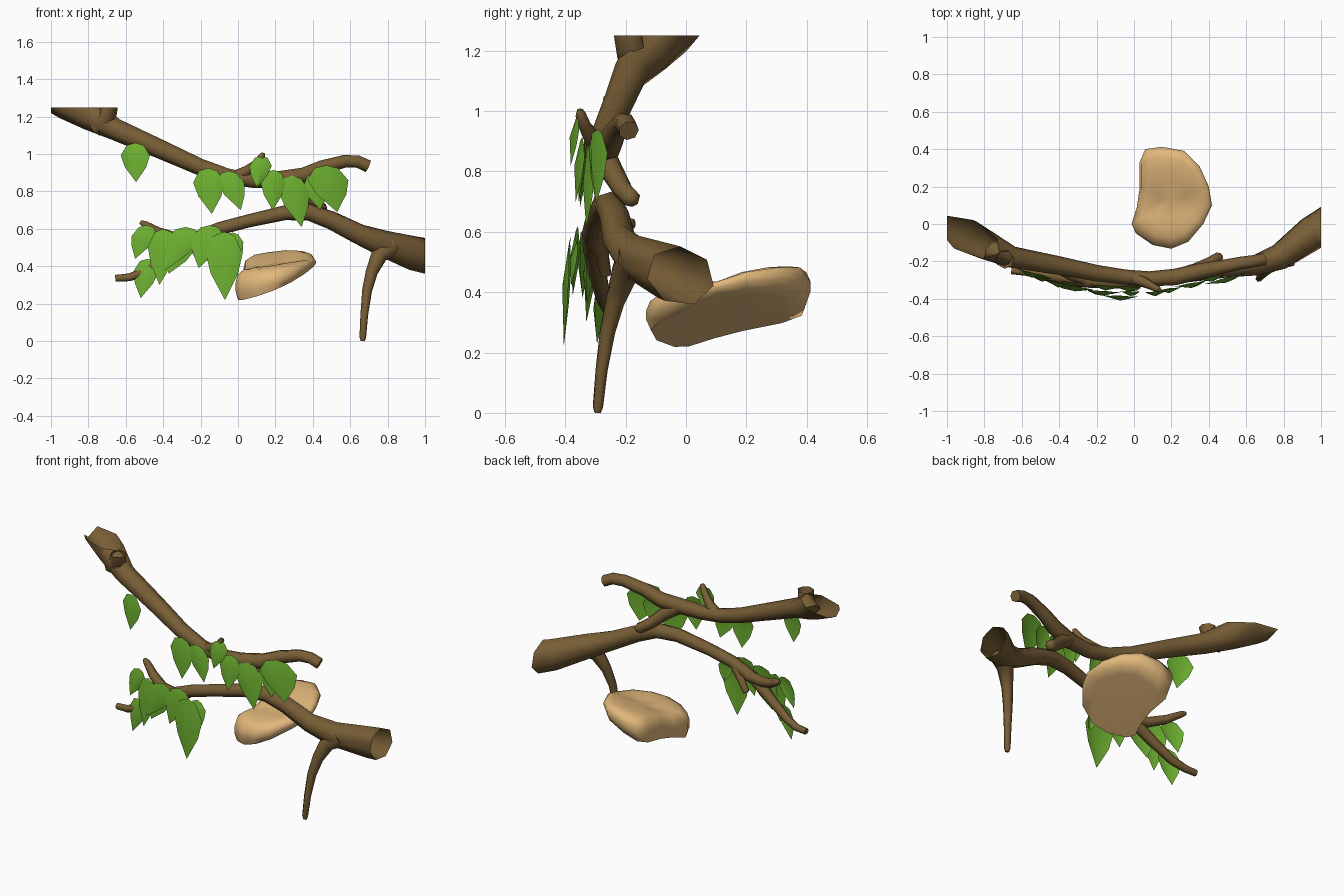
import bpy, bmesh, math
from mathutils import Vector


def material(name, rgb):
    m = bpy.data.materials.new(name)
    m.diffuse_color = (*rgb, 1)
    return m


BARK = material("bark brown", (0.185, 0.110, 0.036))
LEAF = material("leaf green", (0.155, 0.44, 0.03))
TAN = material("pale tan", (0.76, 0.48, 0.20))


def finish(bm, name, mat, angle=None):
    bmesh.ops.recalc_face_normals(bm, faces=bm.faces)
    me = bpy.data.meshes.new(name)
    bm.to_mesh(me)
    bm.free()
    me.materials.append(mat)
    ob = bpy.data.objects.new(name, me)
    bpy.context.collection.objects.link(ob)
    if angle:
        me.shade_smooth()
        me.set_sharp_from_angle(angle=math.radians(angle))
    return ob


def tube(name, path, sides=7, cuts=()):
    """Tapered tube through (x, y, z, radius) points; planes trim it to an open end."""
    bm = bmesh.new()
    pts = [Vector(p[:3]) for p in path]
    rings = []
    n = None
    for i, p in enumerate(pts):
        t = (pts[min(i + 1, len(pts) - 1)] - pts[max(i - 1, 0)]).normalized()
        if n is None:
            n = t.cross(Vector((0.3, 1, 0.2))).normalized()
        n = (n - t * n.dot(t)).normalized()
        b = t.cross(n)
        r = path[i][3]
        rings.append([bm.verts.new(p + r * (math.cos(a) * n + math.sin(a) * b))
                      for a in (2 * math.pi * k / sides for k in range(sides))])
    for r0, r1 in zip(rings, rings[1:]):
        for k in range(sides):
            j = (k + 1) % sides
            bm.faces.new((r0[k], r0[j], r1[j], r1[k]))
    bm.faces.new(rings[0])
    bm.faces.new(rings[-1])
    bmesh.ops.recalc_face_normals(bm, faces=bm.faces)
    for co, no in cuts:
        bmesh.ops.bisect_plane(bm, geom=bm.verts[:] + bm.edges[:] + bm.faces[:],
                               plane_co=co, plane_no=no, clear_outer=True)
    return finish(bm, name, BARK, 62)


TOP_CUT = ((0, 0, 1.25), (0, 0, 1))
LEFT_CUT = ((-1, 0, 0), (-1, 0, 0))
RIGHT_CUT = ((1, 0, 0), (1, 0, 0))

# upper branch with its offshoots
tube("upper_branch", [
    (-1.15, 0.06, 1.42, 0.1), (-0.9, -0.06, 1.27, 0.095), (-0.78, -0.12, 1.2, 0.08),
    (-0.65, -0.18, 1.13, 0.06), (-0.4, -0.225, 1.02, 0.052), (-0.2, -0.265, 0.93, 0.046),
    (-0.05, -0.285, 0.88, 0.042), (0.08, -0.295, 0.86, 0.042), (0.22, -0.285, 0.865, 0.046),
    (0.35, -0.255, 0.885, 0.045), (0.45, -0.235, 0.93, 0.039), (0.57, -0.21, 0.962, 0.035),
    (0.64, -0.2, 0.96, 0.034), (0.695, -0.19, 0.935, 0.034)], cuts=(TOP_CUT, LEFT_CUT))
tube("upper_cut_stub", [(-0.76, -0.14, 1.15, 0.06), (-0.70, -0.18, 1.19, 0.05),
                        (-0.68, -0.2, 1.3, 0.046)], cuts=(TOP_CUT,))
tube("upper_lower_stub", [(0.24, -0.28, 0.865, 0.044), (0.32, -0.25, 0.81, 0.039),
                          (0.4, -0.21, 0.74, 0.033), (0.45, -0.18, 0.71, 0.031),
                          (0.465, -0.172, 0.70, 0.018)])
tube("upper_twig", [(-0.02, -0.285, 0.87, 0.04), (0.05, -0.31, 0.91, 0.029),
                    (0.10, -0.335, 0.95, 0.021), (0.13, -0.35, 0.99, 0.018),
                    (0.136, -0.352, 1.005, 0.01)], 6)

# lower branch with its twigs
tube("lower_branch", [
    (1.12, 0.05, 0.43, 0.103), (0.95, -0.05, 0.465, 0.094), (0.78, -0.175, 0.52, 0.072),
    (0.65, -0.22, 0.57, 0.056), (0.5, -0.235, 0.645, 0.05), (0.38, -0.255, 0.688, 0.046),
    (0.25, -0.275, 0.685, 0.041), (0.05, -0.30, 0.64, 0.036), (-0.1, -0.31, 0.6, 0.036),
    (-0.25, -0.305, 0.54, 0.036), (-0.38, -0.29, 0.45, 0.031), (-0.5, -0.27, 0.37, 0.025),
    (-0.58, -0.255, 0.34, 0.022), (-0.655, -0.25, 0.335, 0.019)], cuts=(RIGHT_CUT,))
tube("hanging_twig", [(0.82, -0.17, 0.51, 0.065), (0.755, -0.205, 0.46, 0.046),
                      (0.715, -0.235, 0.37, 0.033), (0.69, -0.26, 0.27, 0.027),
                      (0.675, -0.28, 0.14, 0.021), (0.667, -0.292, 0.02, 0.018),
                      (0.667, -0.293, 0.0, 0.011)], 6)
tube("lower_left_twig", [(-0.22, -0.305, 0.545, 0.036), (-0.33, -0.275, 0.55, 0.032),
                         (-0.42, -0.23, 0.58, 0.028), (-0.5, -0.185, 0.625, 0.02),
                         (-0.522, -0.178, 0.635, 0.011)], 6)
tube("lower_small_stub", [(-0.12, -0.31, 0.59, 0.033), (-0.18, -0.28, 0.53, 0.025),
                          (-0.23, -0.265, 0.46, 0.019)], 6)


# hanging folded leaves: top x, top z, width, tip x, tip z, y
def leaf(i, x, z, w, tx, tz, y):
    bm = bmesh.new()
    slope = max(-0.28, min(0.28, (x + 0.02) * 0.6))
    h = z - tz

    def v(u, d, back):
        px = x + (tx - x) * d ** 1.5 + u * w
        return bm.verts.new((px, y + slope * (px - x) + back + 0.02 * (d - 0.4) ** 2,
                             z - d * h))
    top, mid, tip = v(0, 0, 0.014), v(0, 0.45, -0.010), v(0, 1, -0.012)
    for s in (-1, 1):
        a, b, c = v(s * 0.3, 0.06, 0.012), v(s * 0.52, 0.32, 0.016), v(s * 0.38, 0.62, 0.008)
        for f in ((top, a, mid), (a, b, mid), (b, c, mid), (c, tip, mid)):
            bm.faces.new(f)
    finish(bm, f"leaf_{i:02d}", LEAF, 40)


LEAVES = [
    (-0.55, 1.06, 0.15, -0.545, 0.85, -0.275), (-0.16, 0.925, 0.16, -0.14, 0.68, -0.345),
    (-0.05, 0.91, 0.14, 0.015, 0.70, -0.35), (0.125, 0.99, 0.115, 0.10, 0.82, -0.375),
    (0.19, 0.915, 0.13, 0.185, 0.70, -0.36), (0.29, 0.885, 0.16, 0.34, 0.61, -0.335),
    (0.41, 0.89, 0.13, 0.44, 0.70, -0.30), (0.47, 0.94, 0.21, 0.53, 0.69, -0.31),
    (-0.49, 0.62, 0.13, -0.55, 0.44, -0.29), (-0.485, 0.44, 0.13, -0.52, 0.23, -0.30),
    (-0.40, 0.60, 0.15, -0.42, 0.30, -0.33), (-0.28, 0.61, 0.18, -0.39, 0.38, -0.355),
    (-0.15, 0.62, 0.17, -0.21, 0.39, -0.375), (-0.075, 0.585, 0.19, -0.07, 0.22, -0.40),
    (-0.30, 0.54, 0.15, -0.37, 0.36, -0.335), (-0.03, 0.58, 0.1, 0.005, 0.42, -0.375)]
for i, args in enumerate(LEAVES):
    leaf(i + 1, *args)

# tilted bracket slab with a shallow groove
OUTLINE = [(0.06, 0.40), (0.15, 0.413), (0.27, 0.39), (0.35, 0.31), (0.40, 0.20),
           (0.417, 0.10), (0.37, 0.0), (0.29, -0.095), (0.2, -0.132), (0.1, -0.112),
           (0.01, -0.05), (-0.013, 0.0), (0.015, 0.09), (0.03, 0.19), (0.03, 0.33)]
LAYERS = [(0.7, 0.0), (0.94, 0.02), (1.0, 0.35), (1.0, 0.6), (0.95, 0.85), (0.8, 0.98),
          (0.6, 1.0), (0.35, 1.0)]
CX, CY = 0.2, 0.13
bm = bmesh.new()


def slab_vert(x, y, t):
    low = 0.215 + 0.4 * x + 0.2 * y
    high = 0.382 + 0.15 * x + 0.2 * y - 0.022 * math.exp(-((y - 0.1) / 0.07) ** 2)
    return bm.verts.new((x, y, low + (high - low) * t))


rings = [[slab_vert(CX + (x - CX) * s, CY + (y - CY) * s, t) for x, y in OUTLINE]
         for s, t in LAYERS]
N = len(OUTLINE)
for r0, r1 in zip(rings, rings[1:]):
    for k in range(N):
        j = (k + 1) % N
        bm.faces.new((r0[k], r0[j], r1[j], r1[k]))
for ring, t in ((rings[0], 0), (rings[-1], 1)):
    c = slab_vert(CX, CY, t)
    for k in range(N):
        bm.faces.new((ring[k], ring[(k + 1) % N], c))
finish(bm, "bracket_slab", TAN, 62)
